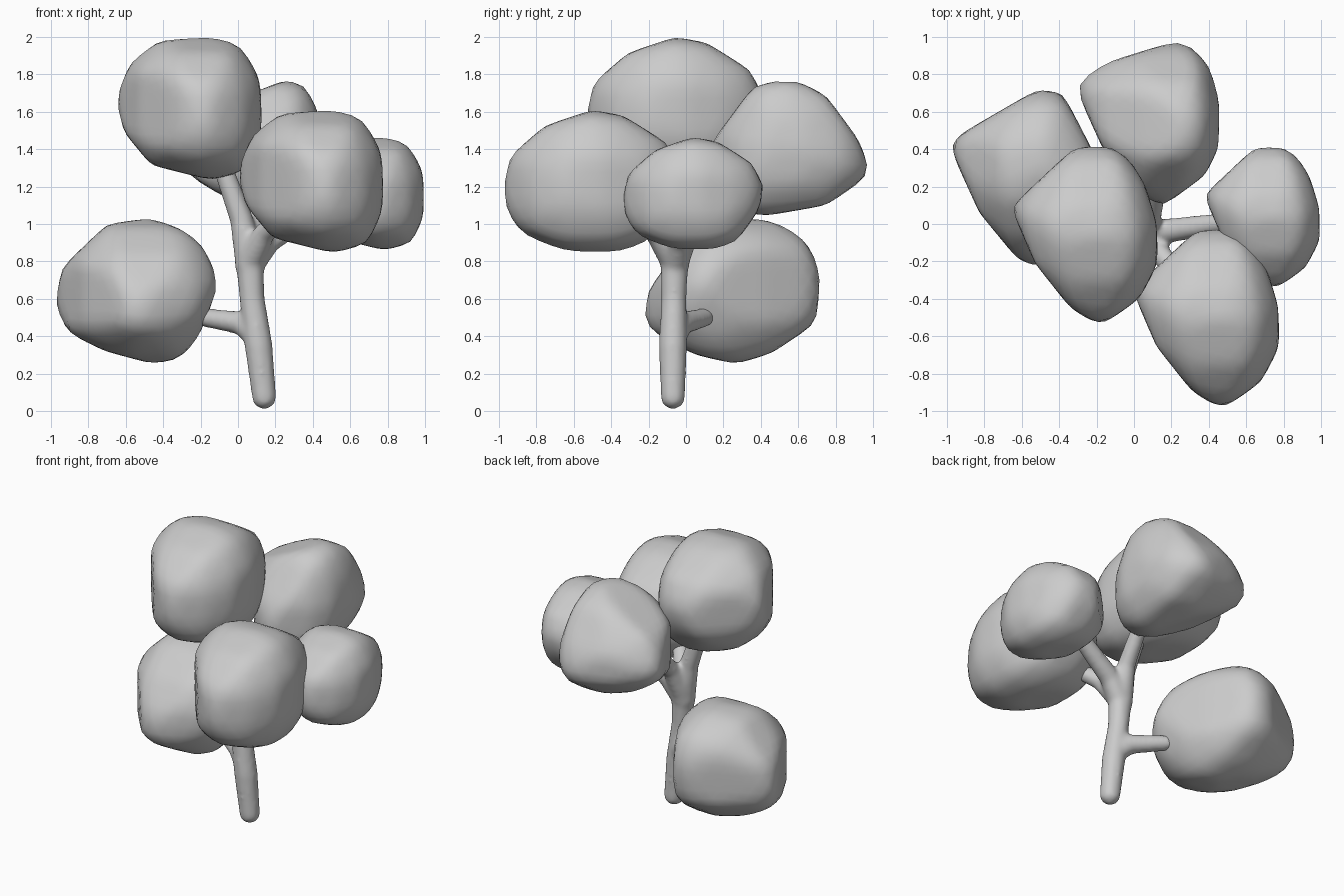
import bpy, bmesh, math
from mathutils import Vector

if "Cube" in bpy.data.objects:
    bpy.data.objects.remove(bpy.data.objects["Cube"])


def gauge(poly, c, px, py):
    """Scale at which the ray (px, py) from c leaves the outline (1 = on it)."""
    best = 0.0
    n = len(poly)
    for i in range(n):
        ax, ay = poly[i][0] - c[0], poly[i][1] - c[1]
        bx, by = poly[(i + 1) % n][0] - c[0], poly[(i + 1) % n][1] - c[1]
        nx, ny = by - ay, ax - bx
        d = nx * ax + ny * ay
        if d < 0:
            nx, ny, d = -nx, -ny, -d
        best = max(best, (nx * px + ny * py) / max(d, 1e-6))
    return best


def foliage(name, front, side, top, centre, scale=1.0, offset=(0, 0, 0)):
    """Leaf clump rounded between its front (xz), side (yz) and top (xy) outlines."""
    bm = bmesh.new()
    bmesh.ops.create_icosphere(bm, subdivisions=4, radius=1)
    for v in bm.verts:
        x, y, z = v.co
        cx, cy, cz = centre
        g = (gauge(front, (cx, cz), x, z), gauge(side, (cy, cz), y, z),
             gauge(top, (cx, cy), x, y))
        r = 1 / max(max(g), math.sqrt(sum(k * k for k in g) / 2) * 0.98)
        v.co = (Vector(centre) + v.co * r) * scale + Vector(offset)
    me = bpy.data.meshes.new(name)
    bm.to_mesh(me)
    bm.free()
    ob = bpy.data.objects.new(name, me)
    bpy.context.collection.objects.link(ob)
    me.shade_smooth()
    sm = ob.modifiers.new("soften", 'SMOOTH')
    sm.factor, sm.iterations = 0.5, 2
    return ob


# Three clumps share one shape
front = [(-.395, .05), (-.32, .25), (-.165, .365), (.12, .385), (.3, .385), (.385, .17),
         (.395, -.18), (.355, -.385), (.12, -.38), (-.2, -.3), (-.345, -.125)]
side = [(-.49, -.07), (-.435, .14), (-.25, .3), (0, .385), (.17, .355), (.4, .21),
        (.485, .05), (.45, -.11), (.3, -.32), (.15, -.385), (-.14, -.37), (-.4, -.28)]
top = [(-.395, .15), (-.055, .47), (.135, .5), (.235, .42), (.325, .27), (.385, .07),
       (.395, -.15), (.295, -.34), (.085, -.49), (-.075, -.39), (-.265, -.15)]
for name, scale, offset in (("foliage_top", 1, (-.265, -.06, 1.615)),
                            ("foliage_front", 1, (.385, -.505, 1.225)),
                            ("foliage_right", .79, (.685, .035, 1.16))):
    foliage(name, front, side, top, (0, 0, 0), scale, offset)

# Back clump
foliage("foliage_back",
        [(-.33, 1.37), (-.27, 1.23), (-.1, 1.16), (.1, 1.04), (.35, 1.03), (.43, 1.2),
         (.46, 1.4), (.43, 1.62), (.38, 1.78), (.25, 1.77), (.05, 1.69), (-.2, 1.56)],
        [(.08, 1.28), (.15, 1.455), (.38, 1.765), (.56, 1.79), (.75, 1.685), (.92, 1.455),
         (1, 1.27), (.75, 1.1), (.35, 1.03), (.15, 1.1)],
        [(-.33, .76), (-.13, .87), (.29, 1), (.42, .87), (.46, .61), (.45, .4),
         (.38, .26), (.15, .09), (0, .18), (-.17, .41)],
        (.13, .53, 1.38))

# Low left clump
foliage("foliage_low",
        [(-1, .56), (-.94, .77), (-.7, 1), (-.48, 1.03), (-.28, .98), (-.17, .9),
         (-.09, .7), (-.2, .42), (-.3, .25), (-.47, .255), (-.71, .32), (-.94, .43)],
        [(-.24, .45), (-.2, .65), (-.06, .84), (.12, .98), (.3, 1.03), (.48, 1.03),
         (.66, .93), (.72, .72), (.7, .47), (.46, .31), (.27, .25), (.05, .3)],
        [(-1, .44), (-.5, .73), (-.38, .7), (-.235, .42), (-.09, .08), (-.2, -.08),
         (-.54, -.24), (-.63, -.18), (-.86, .1), (-.95, .33)],
        (-.53, .24, .64))

# Trunk and branches: spheres swept along each limb, fused by a remesh
limbs = [
    [(.14, -.07, .075, .068), (.11, -.07, .35, .078), (.075, -.065, .6, .07), (.06, -.06, .85, .08)],
    [(.1, -.065, .4, .07), (.02, -.02, .47, .065), (-.18, .1, .5, .052)],
    [(.06, -.06, .8, .08), (.02, -.06, 1.02, .065), (-.08, -.06, 1.3, .055)],
    [(.06, -.06, .8, .08), (.14, -.16, .95, .06), (.3, -.34, 1.1, .05)],
    [(.06, -.06, .78, .08), (.16, -.04, .91, .07), (.5, .01, 1.12, .055)],
    [(.06, -.06, .8, .08), (.09, .03, 1, .06), (.13, .25, 1.25, .05)],
]
bm = bmesh.new()
for limb in limbs:
    for a, b in zip(limb, limb[1:]):
        for i in range(13):
            p = Vector(a).lerp(Vector(b), i / 12)
            res = bmesh.ops.create_icosphere(bm, subdivisions=2, radius=p[3])
            bmesh.ops.translate(bm, verts=res["verts"], vec=p.to_3d())
me = bpy.data.meshes.new("trunk")
bm.to_mesh(me)
bm.free()
trunk = bpy.data.objects.new("trunk", me)
bpy.context.collection.objects.link(trunk)
fuse = trunk.modifiers.new("fuse", 'REMESH')
fuse.mode, fuse.voxel_size, fuse.use_smooth_shade = 'VOXEL', 0.014, True
soft = trunk.modifiers.new("soften", 'SMOOTH')
soft.factor, soft.iterations = 0.5, 12
